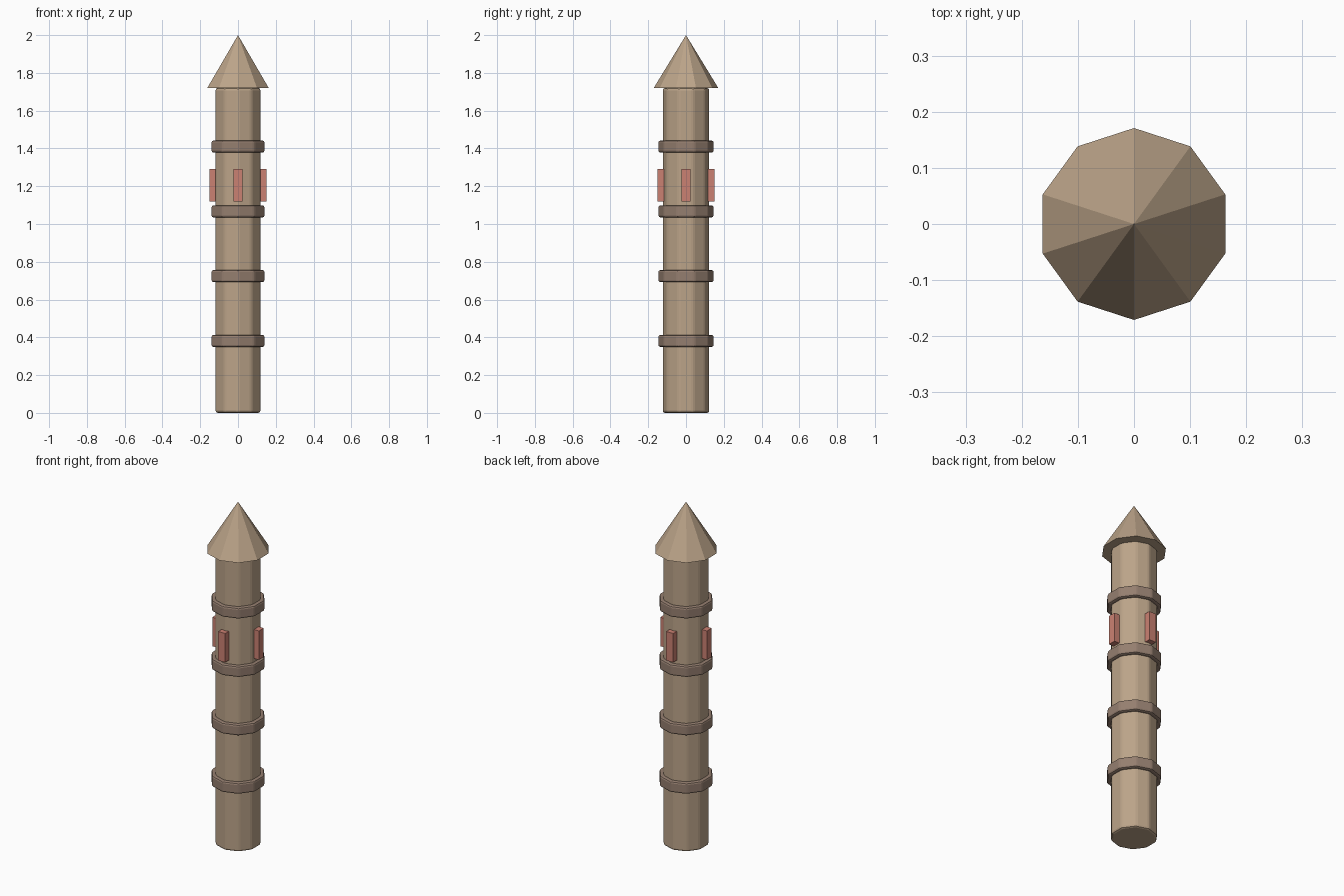
import bpy
from math import pi, sin, cos

if "Cube" in bpy.data.objects:
    bpy.data.objects.remove(bpy.data.objects["Cube"])

SIDES = 10


def material(name, rgb):
    m = bpy.data.materials.new(name)
    m.diffuse_color = (*rgb, 1)
    m.use_nodes = True
    m.node_tree.nodes["Principled BSDF"].inputs["Base Color"].default_value = m.diffuse_color
    return m


stone = material("tan_stone", (0.50, 0.37, 0.25))
trim = material("brown_trim", (0.30, 0.21, 0.16))
glass = material("red_window", (0.60, 0.22, 0.17))


def finish(name, mat, bevel=0):
    ob = bpy.context.object
    ob.name = name
    ob.data.materials.append(mat)
    if bevel:
        mod = ob.modifiers.new("soft_edges", "BEVEL")
        mod.width = bevel
        mod.segments = 2
        mod.limit_method = "ANGLE"
        mod.angle_limit = pi / 6
    return ob


def drum(name, radius, z0, z1, mat, bevel):
    bpy.ops.mesh.primitive_cylinder_add(vertices=SIDES, radius=radius, depth=z1 - z0,
                                        location=(0, 0, (z0 + z1) / 2))
    return finish(name, mat, bevel)


# Tower shaft
drum("shaft", 0.125, 0, 1.72, stone, 0.012)

# Four evenly spaced bands
for i in range(4):
    z = 0.381 + 0.343 * i
    drum(f"band_{i + 1}", 0.147, z - 0.032, z + 0.032, trim, 0.01)

# Narrow windows on the four sides
for i in range(4):
    a = i * pi / 2
    bpy.ops.mesh.primitive_cube_add(size=1, location=(0.129 * cos(a), 0.129 * sin(a), 1.205),
                                    rotation=(0, 0, a))
    bpy.context.object.scale = (0.045, 0.045, 0.17)
    finish(f"window_{i + 1}", glass)

# Pointed roof
bpy.ops.mesh.primitive_cone_add(vertices=SIDES, radius1=0.171, radius2=0, depth=0.28,
                                location=(0, 0, 1.86))
finish("roof", stone)
